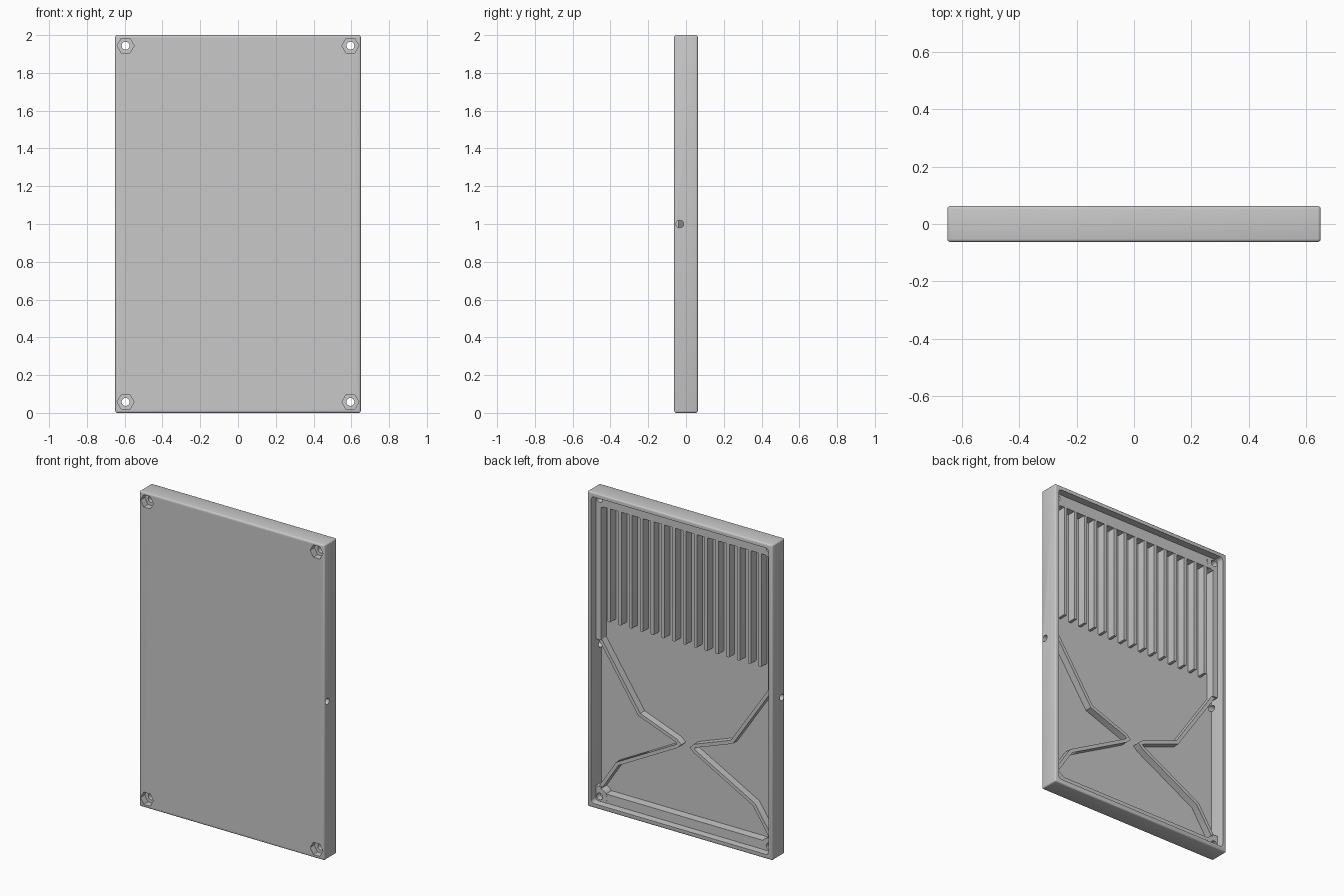
import bpy, bmesh, math
from mathutils import Matrix, Vector

old = bpy.data.objects.get("Cube")
if old:
    bpy.data.objects.remove(old, do_unlink=True)

grey = bpy.data.materials.new("plain grey")
grey.use_nodes = True
COLOUR = (0.58, 0.58, 0.58, 1)
grey.diffuse_color = COLOUR
grey.node_tree.nodes["Principled BSDF"].inputs["Base Color"].default_value = COLOUR

FRONT, BASE, FLOOR, RIB, LEDGE, BACK = -0.0625, -0.05, -0.04, 0.005, 0.015, 0.0625


def add_object(name, bm):
    bmesh.ops.recalc_face_normals(bm, faces=bm.faces)
    mesh = bpy.data.meshes.new(name)
    bm.to_mesh(mesh)
    bm.free()
    mesh.materials.append(grey)
    obj = bpy.data.objects.new(name, mesh)
    bpy.context.collection.objects.link(obj)
    return obj


def prism(bm, outline, y0, y1):
    """Extrude an outline of (x, z) points from y0 to y1."""
    face = bm.faces.new([bm.verts.new((x, y0, z)) for x, z in outline])
    grown = bmesh.ops.extrude_face_region(bm, geom=[face])["geom"]
    verts = [g for g in grown if isinstance(g, bmesh.types.BMVert)]
    bmesh.ops.translate(bm, verts=verts, vec=(0, y1 - y0, 0))


def ring(cx, cz, r, sides):
    return [(cx + r * math.cos(math.tau * i / sides),
             cz + r * math.sin(math.tau * i / sides)) for i in range(sides)]


def rounded_box(x0, x1, z0, z1, r, steps=4):
    pts = []
    corners = [(x1 - r, z1 - r), (x0 + r, z1 - r), (x0 + r, z0 + r), (x1 - r, z0 + r)]
    for k, (cx, cz) in enumerate(corners):
        for i in range(steps + 1):
            a = (k + i / steps) * math.pi / 2
            pts.append((cx + r * math.cos(a), cz + r * math.sin(a)))
    return pts


def ribbon(path, width):
    """Mitred outline of an open path."""
    pts = [Vector(p) for p in path]
    left, right = [], []
    for i, p in enumerate(pts):
        dirs = []
        if i > 0:
            dirs.append((p - pts[i - 1]).normalized())
        if i < len(pts) - 1:
            dirs.append((pts[i + 1] - p).normalized())
        normals = [Vector((-d.y, d.x)) for d in dirs]
        mitre = sum(normals, Vector((0, 0))).normalized()
        reach = width / 2 / mitre.dot(normals[0])
        left.append(p + mitre * reach)
        right.append(p - mitre * reach)
    return [tuple(p) for p in left + right[::-1]]


def combine(target, bm, operation):
    tool = add_object("helper", bm)
    tool.hide_render = True
    mod = target.modifiers.new("combine", "BOOLEAN")
    mod.operation, mod.solver, mod.object = operation, "EXACT", tool
    graph = bpy.context.evaluated_depsgraph_get()
    mesh = bpy.data.meshes.new_from_object(target.evaluated_get(graph))
    target.modifiers.clear()
    target.data = mesh
    bpy.data.objects.remove(tool, do_unlink=True)


# Outer block with softened edges
bm = bmesh.new()
bmesh.ops.create_cube(bm, size=1, matrix=Matrix.Translation((0, 0, 1))
                      @ Matrix.Diagonal((1.3, 0.125, 2, 1)))
bmesh.ops.bevel(bm, geom=bm.edges[:], offset=0.01, segments=3, profile=0.5,
                affect="EDGES")
tray = add_object("tray_panel", bm)

# Open back pocket
bm = bmesh.new()
prism(bm, rounded_box(-0.622, 0.622, 0.028, 1.972, 0.02), FLOOR, BACK + 0.05)
combine(tray, bm, "DIFFERENCE")

# Raised ledges: one round the top half, one along the bottom
bm = bmesh.new()
for outer, inner, end in ((1.985, 1.9, 1.05), (0.015, 0.085, 0.12)):
    half = [(0.587, inner), (0.587, end), (0.635, end), (0.635, outer)]
    prism(bm, half + [(-x, z) for x, z in half[::-1]], BASE, LEDGE)
combine(tray, bm, "UNION")

# Row of upright fins hanging from the top ledge
bm = bmesh.new()
FINS = 15
for i in range(FINS):
    x = -0.53 + 1.06 * i / (FINS - 1)
    prism(bm, rounded_box(x - 0.011, x + 0.011, 1.18, 1.92, 0.006, 2),
          BASE - 0.001, LEDGE - 0.001)
combine(tray, bm, "UNION")

# Bent ribs reaching to the middle, one per side
bend = [(0.605, 1.06), (0.325, 0.645), (0.065, 0.55), (0.045, 0.532),
        (0.065, 0.513), (0.48, 0.29), (0.605, 0.1)]
bm = bmesh.new()
for side in (1, -1):
    prism(bm, ribbon([(side * x, z) for x, z in bend], 0.022), BASE - 0.002, RIB)
combine(tray, bm, "UNION")

# Screw bosses, nut recesses and screw holes at the corners
corners = [(x, z) for x in (-0.595, 0.595) for z in (0.058, 1.944)]
for radius, sides, y0, y1, operation in (
        (0.052, 32, BASE - 0.003, LEDGE + 0.001, "UNION"),
        (0.045, 6, FRONT - 0.05, -0.02, "DIFFERENCE"),
        (0.021, 24, FRONT - 0.06, 0.1, "DIFFERENCE")):
    bm = bmesh.new()
    for x, z in corners:
        prism(bm, ring(x, z, radius, sides), y0, y1)
    combine(tray, bm, operation)

# Cable holes through both side walls
bm = bmesh.new()
for side in (1, -1):
    bmesh.ops.create_cone(bm, cap_ends=True, segments=24, radius1=0.02, radius2=0.02,
                          depth=0.1, matrix=Matrix.Translation((side * 0.655, -0.033, 1))
                          @ Matrix.Rotation(math.pi / 2, 4, "Y"))
combine(tray, bm, "DIFFERENCE")

# Smooth the rounded parts, keep the edges sharp
bpy.ops.object.select_all(action="DESELECT")
tray.select_set(True)
bpy.context.view_layer.objects.active = tray
bpy.ops.object.shade_smooth_by_angle(angle=math.radians(32))
